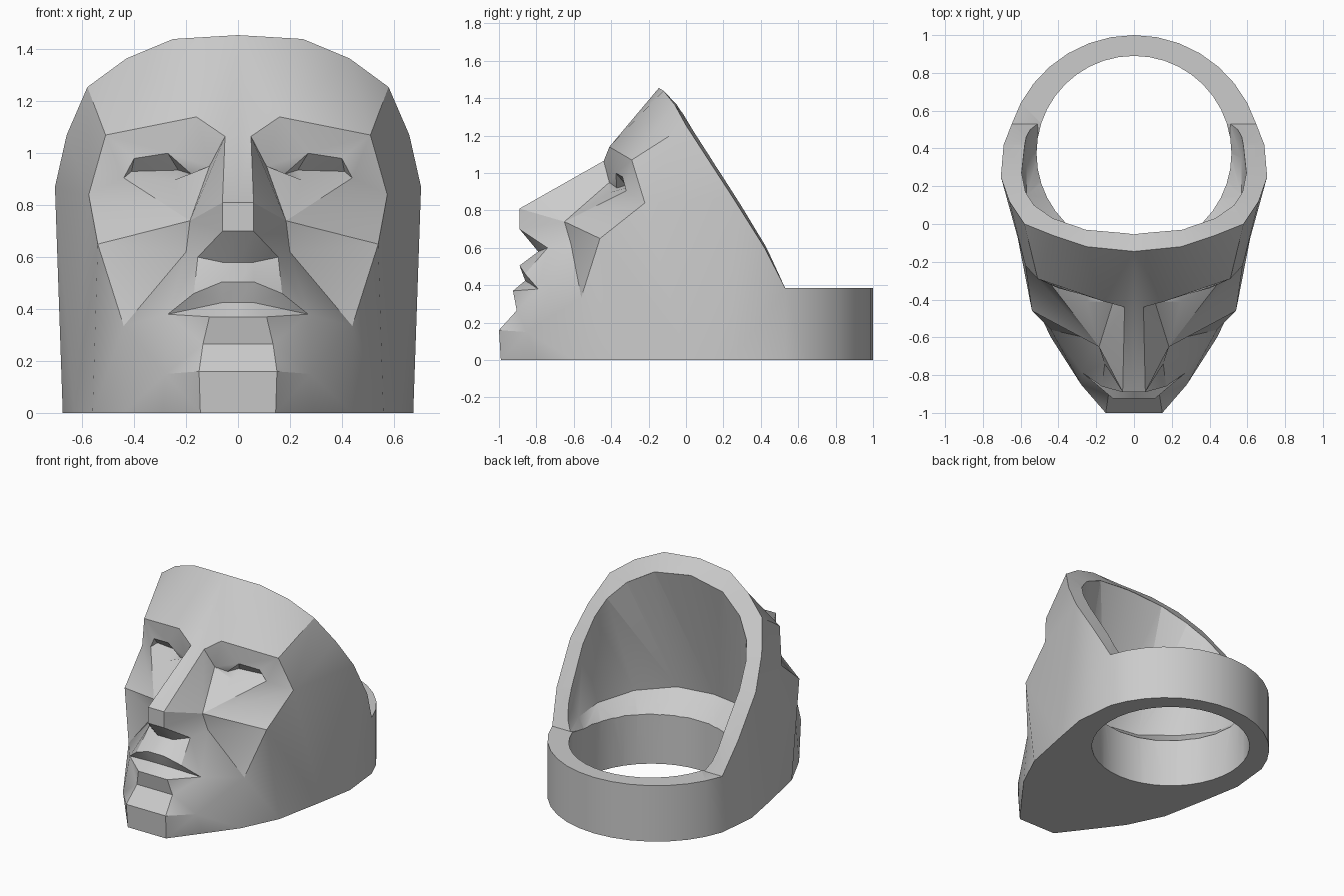
import bpy, bmesh, math
from mathutils import Vector

if "Cube" in bpy.data.objects:
    bpy.data.objects.remove(bpy.data.objects["Cube"])

metal = bpy.data.materials.new("grey metal")
metal.use_nodes = True
grey = (0.6, 0.6, 0.6, 1)
metal.diffuse_color = grey
metal.node_tree.nodes["Principled BSDF"].inputs["Base Color"].default_value = grey


def make_object(name, bm):
    bmesh.ops.recalc_face_normals(bm, faces=bm.faces)
    mesh = bpy.data.meshes.new(name)
    bm.to_mesh(mesh)
    bm.free()
    mesh.materials.append(metal)
    obj = bpy.data.objects.new(name, mesh)
    bpy.context.collection.objects.link(obj)
    return obj


# Named landmarks on the left half, part by part
forehead = dict(crown=(0, -.145, 1.455), brow=(.16, -.41, 1.14), temple=(.51, -.29, 1.07))
rim = dict(rim_a=(.25, -.12, 1.44), rim_b=(.43, -.06, 1.365), rim_c=(.58, 0, 1.255),
           rim_d=(.66, .12, 1.07), rim_e=(.705, .25, .87), rim_f=(.69, .42, .6))
eye = dict(eye_in=(.18, -.37, .92), lid_a=(.27, -.375, 1), lid_b=(.4, -.34, .98),
           eye_out=(.44, -.32, .905), lower=(.25, -.41, .895),
           back_in=(.23, -.32, .935), back_out=(.41, -.29, .93))
nose = dict(bridge=(.05, -.44, 1.065), hollow=(.11, -.41, .95), tip=(.06, -.89, .81),
            tip_low=(.06, -.89, .7), wing=(.155, -.74, .6), septum=(.06, -.79, .58))
cheeks = dict(cheek_in=(.185, -.65, .74), zygo=(.575, -.22, .84), fold=(.2, -.615, .62),
              cheek=(.54, -.46, .65), jaw=(.44, -.56, .335))
mouth = dict(lip_top=(.06, -.89, .505), lip_side=(.17, -.86, .46), corner=(.27, -.79, .38),
             part=(.06, -.86, .425), lip_low=(.11, -.925, .37))
chin_part = dict(chin_top=(.135, -.905, .265), chin=(.15, -1, .16),
                 chin_base=(.145, -.99, 0), chin_side=(.28, -.85, .15))
base = dict(base_a=(.29, -.8, 0), base_b=(.44, -.6, 0), base_c=(.56, -.35, 0),
            base_d=(.63, 0, 0), base_e=(.675, .25, 0))
points = {}
for landmarks in (forehead, rim, eye, nose, cheeks, mouth, chin_part, base):
    points.update(landmarks)

# Finger band: an arc from the end of the rim round to the back
STEPS, BAND_HEIGHT = 7, .385
start = math.radians(18)
for i in range(STEPS + 1):
    a = start + (math.pi / 2 - start) * i / STEPS
    x, y = round(.68 * math.cos(a), 4), .32 + .68 * math.sin(a)
    points[f"band_top{i}"] = (x, y, BAND_HEIGHT)
    points[f"band_low{i}"] = (x, y, 0)
tops = [f"band_top{i}" for i in range(STEPS + 1)]
lows = [f"band_low{i}" for i in range(STEPS + 1)]

# Inner edge of the rim; the rim face runs slightly past it so the cavity trims it
opening = [(0, -.055, 1.37), (.26, -.03, 1.335), (.43, .03, 1.24), (.53, .1, 1.13),
           (.575, .17, 1.02), (.595, .27, .865), (.57, .42, .62), (.51, .53, BAND_HEIGHT)]
rim_names = ["crown", *rim, tops[0]]
inner_names = ["inner_" + name for name in rim_names]
for name, edge in zip(rim_names, opening):
    points["inner_" + name] = tuple(Vector(edge) + (Vector(edge) - Vector(points[name])) * .2)

# Surface patches; a leading minus puts a landmark on the centre line
forehead_patches = [
    "crown rim_a brow bridge -bridge", "rim_a rim_b temple brow", "rim_b rim_c temple"]
eye_patches = [
    "brow bridge hollow", "brow hollow eye_in lid_a", "brow lid_a lid_b temple",
    "temple lid_b eye_out zygo", "eye_in back_in lid_a", "lid_a back_in back_out lid_b",
    "lid_b back_out eye_out", "eye_out back_out back_in lower", "lower back_in eye_in"]
cheek_patches = [
    "eye_in hollow cheek_in lower", "lower cheek_in zygo eye_out",
    "cheek_in cheek zygo", "cheek_in fold cheek", "fold jaw cheek"]
nose_patches = [
    "-bridge bridge tip -tip", "-tip tip tip_low -tip_low",
    "-tip_low tip_low septum -septum", "tip_low wing septum",
    "bridge hollow cheek_in tip", "tip cheek_in wing tip_low"]
mouth_patches = [
    "-septum septum lip_top -lip_top", "septum wing lip_side lip_top",
    "wing corner lip_side", "wing cheek_in fold", "wing fold jaw corner",
    "-lip_top lip_top part -part", "lip_top lip_side part", "lip_side corner part",
    "-part part lip_low -lip_low", "part corner lip_low"]
chin_patches = [
    "-lip_low lip_low chin_top -chin_top", "lip_low corner chin_side chin_top",
    "corner jaw chin_side", "-chin_top chin_top chin -chin",
    "-chin chin chin_base -chin_base", "chin_top chin_side chin",
    "chin chin_side base_a chin_base", "chin_side jaw base_b base_a"]
side_patches = [
    "cheek jaw base_b base_c", "zygo cheek base_c base_d", "temple zygo rim_c",
    "zygo rim_d rim_c", "zygo base_d rim_e rim_d", "rim_e base_d base_e",
    "rim_e base_e rim_f", "rim_f base_e band_low0 band_top0"]
faces = []
for patches in (forehead_patches, eye_patches, cheek_patches, nose_patches,
                mouth_patches, chin_patches, side_patches):
    faces += [patch.split() for patch in patches]

# Band wall and rim face, then caps running from each outline to the centre line
for upper, lower in ((tops, lows), (rim_names, inner_names)):
    faces += [[lower[i], lower[i + 1], upper[i + 1], upper[i]] for i in range(len(upper) - 1)]
for outline in (inner_names, tops[1:], ["chin_base", *base, *lows]):
    faces += [[p, q, "-" + q, "-" + p] for p, q in zip(outline, outline[1:])]
faces.append([tops[0], tops[1], "-" + tops[1], "-" + inner_names[-1], inner_names[-1]])

bm = bmesh.new()
verts = {}


def vert(name, side):
    x, y, z = points[name.lstrip("-")]
    x = 0 if name.startswith("-") else x * side
    key = (round(x, 3), round(y, 3), round(z, 3))
    if key not in verts:
        verts[key] = bm.verts.new((x, y, z))
    return verts[key]


for side in (1, -1):
    for names in faces:
        loop = list(dict.fromkeys(vert(n, side) for n in names))
        if len(loop) > 2:
            bm.faces.new(loop[::side])
bmesh.ops.triangulate(bm, faces=bm.faces)
ring = make_object("face_ring", bm)

# Round finger hole
RADIUS, HOLE_Y = .516, .374
bm = bmesh.new()
bmesh.ops.create_cone(bm, cap_ends=True, segments=40, radius1=RADIUS, radius2=RADIUS, depth=.65)
bmesh.ops.translate(bm, verts=bm.verts, vec=(0, HOLE_Y, .155))
hole = make_object("finger_hole_cutter", bm)

# Hollow behind the face: floor ledge up to the slanted opening
floor = [(0, -.3, .46), (.25, -.26, .46), (.45, -.08, .45), (.57, .15, .42),
         (.57, .35, .4), (.52, .5, .39)]
cavity_points = [Vector(p) for p in floor]
for edge in opening:
    cavity_points += [Vector(edge), Vector(edge) + Vector((0, .848, .53)) * .3]
for i in range(7):
    a = math.pi / 2 * i / 6
    cavity_points.append(Vector((.506 * math.sin(a), HOLE_Y - .506 * math.cos(a), .33)))
bm = bmesh.new()
for p in cavity_points:
    for side in ((1, -1) if p.x > .001 else (1,)):
        bm.verts.new((p.x * side, p.y, p.z))
bmesh.ops.convex_hull(bm, input=bm.verts)
inside = [v for v in bm.verts if not v.link_faces]
bmesh.ops.delete(bm, geom=inside, context="VERTS")
cavity = make_object("cavity_cutter", bm)

# Cut both, then drop the cutters
bpy.ops.object.select_all(action="DESELECT")
bpy.context.view_layer.objects.active = ring
ring.select_set(True)
for cutter in (hole, cavity):
    cutter.hide_render = True
    cut = ring.modifiers.new(cutter.name, "BOOLEAN")
    cut.operation = "DIFFERENCE"
    cut.solver = "EXACT"
    cut.object = cutter
    bpy.ops.object.modifier_apply(modifier=cut.name)
    bpy.data.objects.remove(cutter)
bpy.ops.object.shade_smooth_by_angle(angle=math.radians(30))
